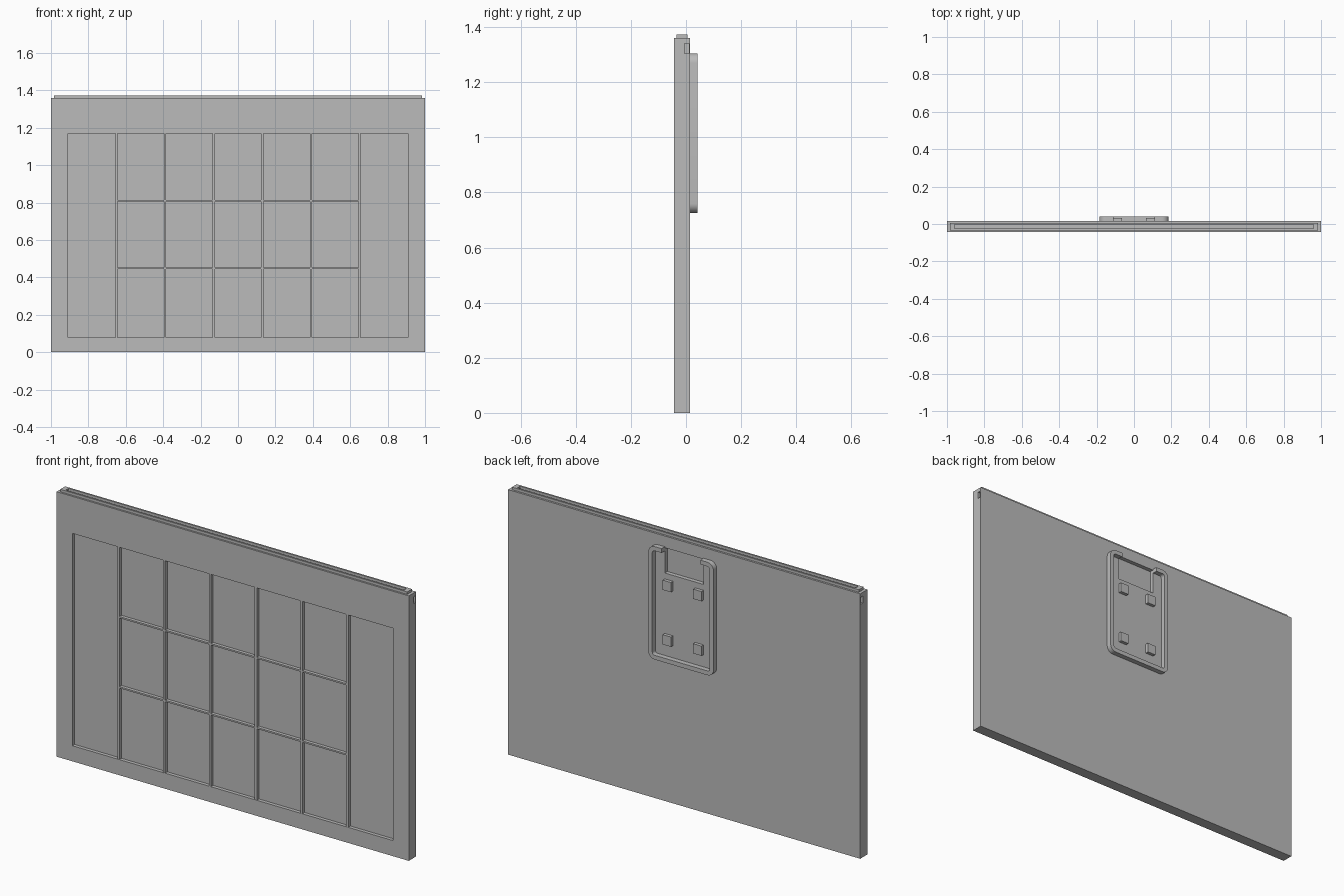
import bpy, bmesh
from math import sin, cos, pi
from mathutils import Vector

old = bpy.data.objects.get("Cube")
if old:
    bpy.data.objects.remove(old)

grey = bpy.data.materials.new("plain grey")
grey.use_nodes = True
GREY = (0.5, 0.5, 0.5, 1)
grey.diffuse_color = GREY
grey.node_tree.nodes["Principled BSDF"].inputs["Base Color"].default_value = GREY


def finish(name, bm):
    bmesh.ops.recalc_face_normals(bm, faces=bm.faces)
    mesh = bpy.data.meshes.new(name)
    bm.to_mesh(mesh)
    bm.free()
    mesh.materials.append(grey)
    obj = bpy.data.objects.new(name, mesh)
    bpy.context.collection.objects.link(obj)
    return obj


def box(name, x, y, z):
    """Box from (low, high) ranges on each axis."""
    bm = bmesh.new()
    bmesh.ops.create_cube(bm, size=1)
    for v in bm.verts:
        v.co = Vector([(r[0] + r[1]) / 2 + c * (r[1] - r[0])
                       for c, r in zip(v.co, (x, y, z))])
    return finish(name, bm)


def cut(target, x, y, z):
    """Cut a box-shaped pocket out of a part."""
    cutter = box("cutter", x, y, z)
    cutter.hide_render = True
    mod = target.modifiers.new("pocket", "BOOLEAN")
    mod.operation = "DIFFERENCE"
    mod.solver = "EXACT"
    mod.object = cutter
    bpy.context.view_layer.objects.active = target
    bpy.ops.object.modifier_apply(modifier=mod.name)
    bpy.data.objects.remove(cutter)


FRONT, BACK, TOP = -0.043, 0.015, 1.36
FLOOR = FRONT + 0.018
LOW, HIGH = 0.08, 1.17

# Main panel: front recess, top groove, rear window pocket, side notches
panel = box("panel", (-1, 1), (FRONT, BACK), (0, TOP))
cut(panel, (-0.91, 0.91), (FRONT - 0.1, FLOOR), (LOW, HIGH))
cut(panel, (-0.96, 0.96), (-0.025, -0.004), (1.35, 1.5))
cut(panel, (-0.11, 0.11), (-0.006, 0.1), (1.17, 1.3))
for side in (-1, 1):
    ends = sorted((side * 0.985, side * 1.1))
    cut(panel, ends, (-0.006, 0.011), (1.305, 1.34))

# Raised lip around the top groove
lip = box("top_lip", (-0.985, 0.985), (-0.034, 0.005), (TOP, 1.373))
cut(lip, (-0.96, 0.96), (-0.025, -0.004), (1.3, 1.5))

# Dividers in the front recess
columns = [-0.65 + 0.26 * i for i in range(6)]
for i, x in enumerate(columns):
    box(f"upright_divider_{i + 1}", (x - 0.006, x + 0.006),
        (FRONT + 0.001, FLOOR), (LOW, HIGH))
for row, z in enumerate((0.45, 0.81)):
    for i in range(5):
        box(f"cross_divider_{row + 1}_{i + 1}",
            (columns[i] + 0.006, columns[i + 1] - 0.006),
            (FRONT + 0.001, FLOOR), (z - 0.004, z + 0.004))


# Rear bracket rim: rounded rectangle band, open at the top middle
def rim_outline(inset):
    half, bottom, top, radius = 0.185, 0.725, 1.305, 0.035
    r = radius - inset
    pts = [(0.11, top - inset)]
    corners = ((1, top - radius, pi / 2), (1, bottom + radius, 0),
               (-1, bottom + radius, -pi / 2), (-1, top - radius, -pi))
    for side, z, start in corners:
        for step in range(9):
            a = start - step * pi / 16
            pts.append((side * (half - radius) + r * cos(a), z + r * sin(a)))
    pts.append((-0.11, top - inset))
    return pts


bm = bmesh.new()
rings = [[bm.verts.new((x, y, z)) for x, z in rim_outline(inset)]
         for inset, y in ((0, BACK), (0, 0.041), (0.022, 0.041), (0.022, BACK))]
for k in range(4):
    a, b = rings[k], rings[(k + 1) % 4]
    for i in range(len(a) - 1):
        bm.faces.new((a[i], a[i + 1], b[i + 1], b[i]))
for end in (0, -1):
    bm.faces.new([ring[end] for ring in rings])
rim = finish("bracket_rim", bm)
bpy.ops.object.select_all(action="DESELECT")
rim.select_set(True)
bpy.context.view_layer.objects.active = rim
bpy.ops.object.shade_smooth_by_angle()

# Four square pads inside the bracket
for side, label in ((1, "left"), (-1, "right")):
    for z, level in ((0.835, "lower"), (1.115, "upper")):
        box(f"{level}_{label}_pad", sorted((side * 0.063, side * 0.11)),
            (BACK, 0.032), (z - 0.025, z + 0.025))
